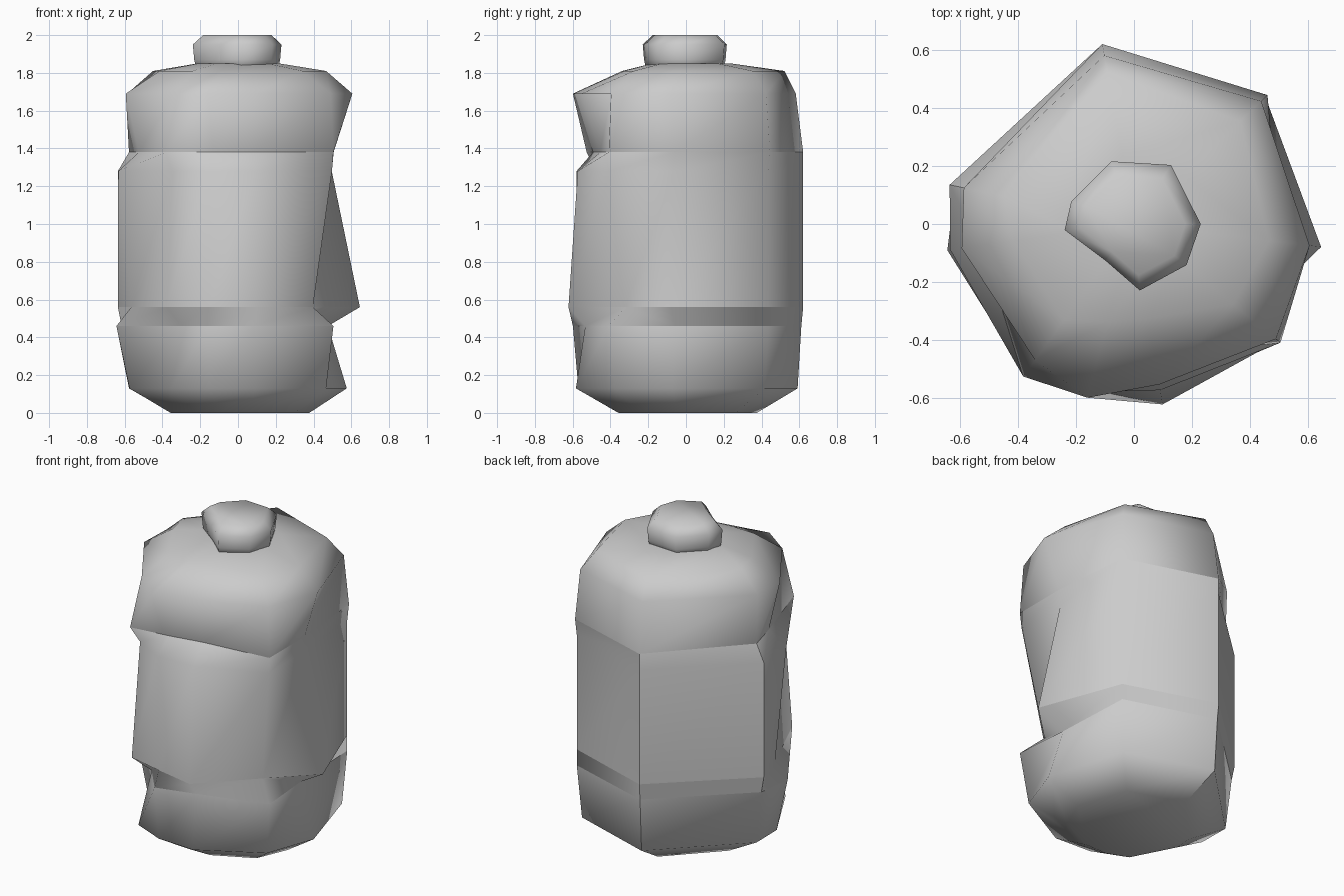
import bpy
import bmesh
from math import radians, cos, sin

default_cube = bpy.data.objects.get("Cube")
if default_cube:
    bpy.data.objects.remove(default_cube, do_unlink=True)

# One plain grey for the whole bottle
GREY = (0.6, 0.6, 0.6, 1.0)
grey = bpy.data.materials.new("plain_grey")
grey.use_nodes = True
grey.diffuse_color = GREY
grey.node_tree.nodes["Principled BSDF"].inputs["Base Color"].default_value = GREY


def polar_ring(angles, radii, height):
    """Points of an irregular polygon; radii are in hundredths."""
    return [
        (r / 100 * cos(radians(a)), r / 100 * sin(radians(a)), height)
        for a, r in zip(angles, radii)
    ]


def loft(name, rings, sharp_rings=(), sharp_columns=()):
    """Skin a stack of equal-sized rings, smooth except along the sharp edges.

    sharp_rings are ring numbers; sharp_columns are (column, first, last ring).
    """
    bm = bmesh.new()
    loops = [[bm.verts.new(point) for point in ring] for ring in rings]
    count = len(loops[0])
    for lower, upper in zip(loops, loops[1:]):
        for i in range(count):
            j = (i + 1) % count
            bm.faces.new((lower[i], lower[j], upper[j], upper[i]))
    bm.faces.new(list(reversed(loops[0])))
    bm.faces.new(loops[-1])
    bmesh.ops.recalc_face_normals(bm, faces=bm.faces)

    for face in bm.faces:
        face.smooth = True
    for ring in sharp_rings:
        for i in range(count):
            bm.edges.get((loops[ring][i - 1], loops[ring][i])).smooth = False
    for column, first, last in sharp_columns:
        for k in range(first, last):
            bm.edges.get((loops[k][column], loops[k + 1][column])).smooth = False

    mesh = bpy.data.meshes.new(name)
    bm.to_mesh(mesh)
    bm.free()
    mesh.materials.append(grey)
    obj = bpy.data.objects.new(name, mesh)
    bpy.context.collection.objects.link(obj)


# Bottle body: base, waist notch, straight sleeve, neck notch, shoulder
body_angles = (-7, 44, 100, 168, 188, 234, 255, 279, 321)
body_profile = {
    0.00: (38, 38, 38, 36, 36, 38, 37, 36, 38),
    0.13: (58, 60, 60, 59, 58, 60, 59, 59, 60),
    0.46: (48, 63, 62, 63, 65, 52, 62, 54, 65),
    0.56: (65, 63, 63, 65, 57, 64, 59, 63, 51),
    1.28: (50, 63, 63, 65, 64, 59, 60, 58, 64),
    1.38: (51, 64, 63, 59, 53, 65, 51, 46, 65),
    1.69: (61, 61, 59, 60, 60, 58, 62, 56, 63),
    1.81: (47, 51, 53, 46, 42, 41, 35, 33, 44),
    1.85: (22, 24, 24, 22, 21, 18, 18, 18, 20),
}
loft(
    "bottle_body",
    [polar_ring(body_angles, radii, z) for z, radii in body_profile.items()],
    sharp_rings=(2, 3, 5),
    sharp_columns=((2, 0, 5), (3, 2, 5)),
)

# Cap: small uneven polygon with a dent at the front
cap_angles = (0, 58, 110, 160, 185, 232, 275, 322)
cap_radii = (23, 24, 23, 23, 24, 16, 23, 23)
cap_profile = {1.82: 0.92, 1.87: 0.97, 1.95: 1.0, 2.0: 0.77}
loft(
    "bottle_cap",
    [
        polar_ring(cap_angles, [r * scale for r in cap_radii], z)
        for z, scale in cap_profile.items()
    ],
    sharp_columns=((5, 0, 3),),
)
